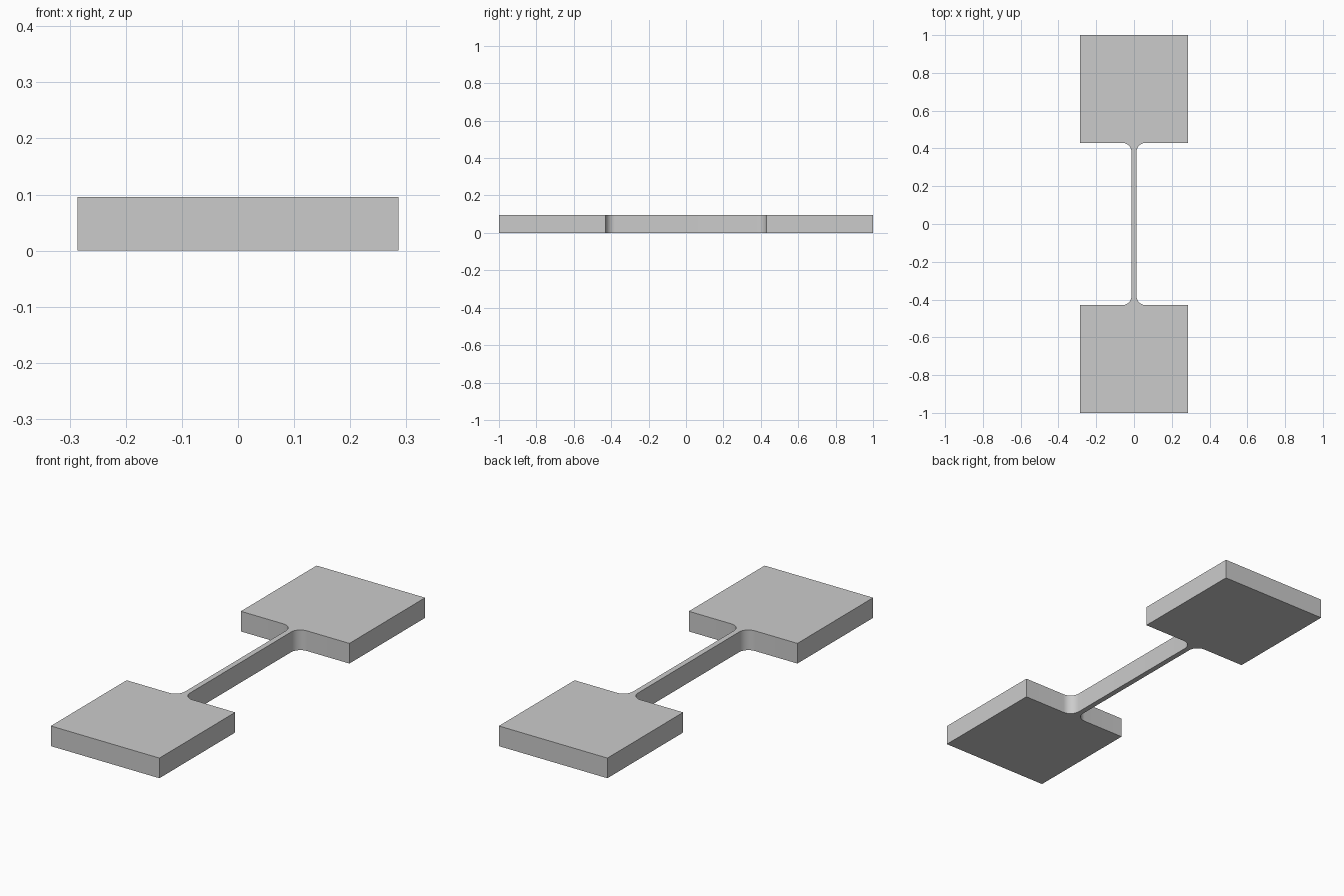
import bpy
import bmesh
from math import sin, cos, pi

HALF_W, HALF_L, INNER, HEIGHT = 0.286, 1.0, 0.43, 0.096
BAR, FILLET, STEPS = 0.013, 0.05, 12

cube = bpy.data.objects.get("Cube")
if cube:
    bpy.data.objects.remove(cube, do_unlink=True)

grey = bpy.data.materials.new("plain grey")
grey.use_nodes = True
colour = (0.6, 0.6, 0.6, 1)
grey.diffuse_color = colour
grey.node_tree.nodes["Principled BSDF"].inputs["Base Color"].default_value = colour

# One quarter of the outline: pad corner, inner edge, then the fillet into the bar
quarter = [(HALF_W, HALF_L), (HALF_W, INNER)]
for i in range(STEPS + 1):
    a = pi / 2 * i / STEPS
    quarter.append((BAR + FILLET * (1 - sin(a)), INNER - FILLET * (1 - cos(a))))

# Mirror the quarter around the whole outline
right = quarter + [(x, -y) for x, y in reversed(quarter)]
outline = right + [(-x, y) for x, y in reversed(right)]

# Extrude the outline into a solid plate
bm = bmesh.new()
base = bm.faces.new([bm.verts.new((x, y, 0)) for x, y in outline])
solid = bmesh.ops.extrude_face_region(bm, geom=[base])
top = [v for v in solid["geom"] if isinstance(v, bmesh.types.BMVert)]
bmesh.ops.translate(bm, verts=top, vec=(0, 0, HEIGHT))
bmesh.ops.recalc_face_normals(bm, faces=bm.faces)
mesh = bpy.data.meshes.new("test_bar")
bm.to_mesh(mesh)
bm.free()
mesh.materials.append(grey)

plate = bpy.data.objects.new("test_bar", mesh)
bpy.context.collection.objects.link(plate)
bpy.context.view_layer.objects.active = plate
plate.select_set(True)
bpy.ops.object.shade_smooth_by_angle(angle=pi / 6)
